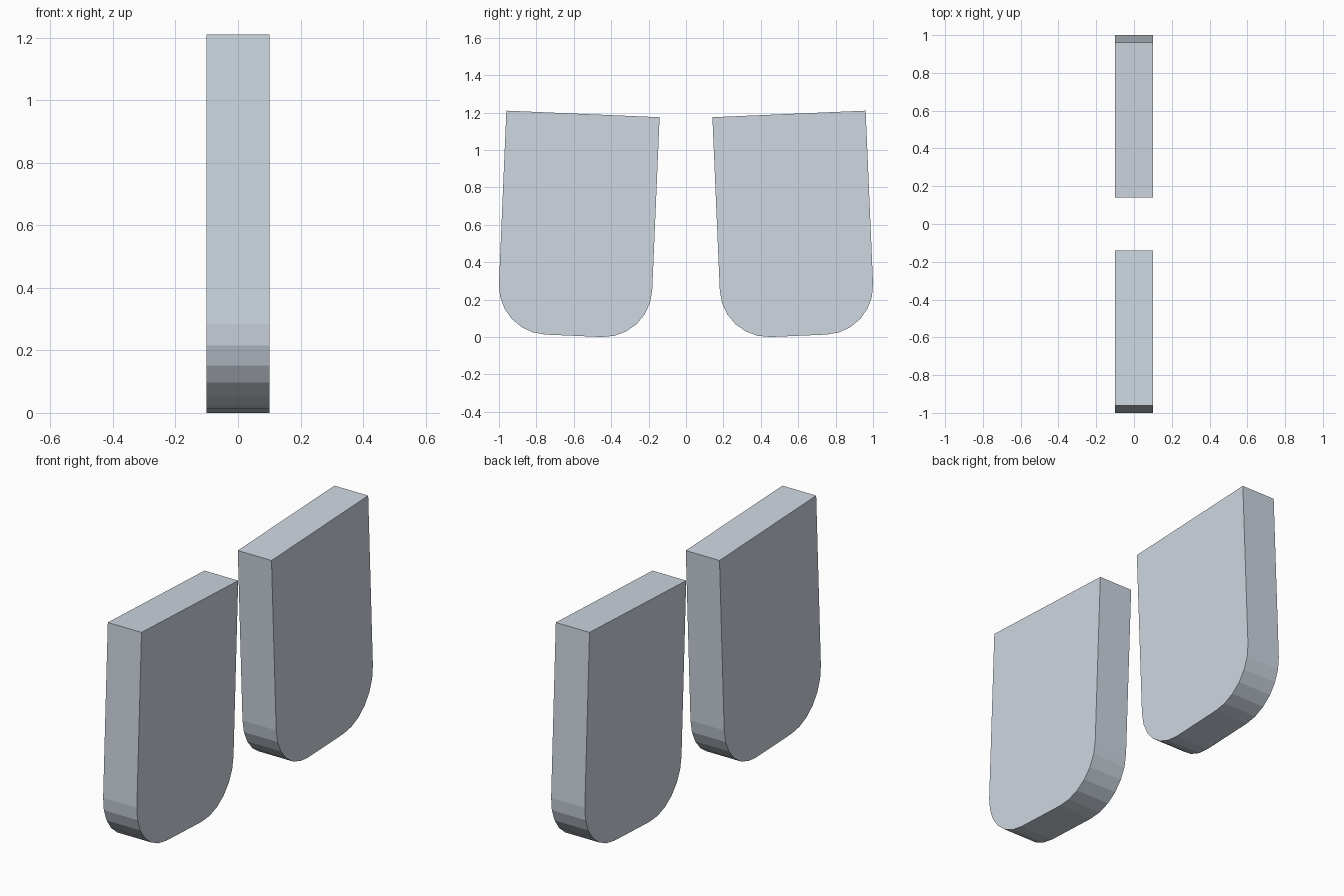
import bpy, bmesh, math
from mathutils import Vector

if "Cube" in bpy.data.objects:
    bpy.data.objects.remove(bpy.data.objects["Cube"])

TILT = math.radians(2.45)
WIDTH, HEIGHT, RADIUS, HALF_T = 0.82, 1.187, 0.26, 0.10
STEPS = 6                                   # facets per rounded corner

grey = bpy.data.materials.new("pale_blue_grey")
grey.diffuse_color = (0.62, 0.68, 0.75, 1)
grey.use_nodes = True
grey.node_tree.nodes["Principled BSDF"].inputs["Base Color"].default_value = grey.diffuse_color


def panel_profile():
    """Square top, rounded bottom corners, leaning inwards (y, z)."""
    pts = [(0, HEIGHT)]
    for cx, start in ((RADIUS, 180), (WIDTH - RADIUS, 270)):
        for i in range(STEPS + 1):
            a = math.radians(start + 90 * i / STEPS)
            pts.append((cx + RADIUS * math.cos(a), RADIUS + RADIUS * math.sin(a)))
    pts.append((WIDTH, HEIGHT))
    c, s = math.cos(TILT), math.sin(TILT)
    pts = [(x * c - z * s, x * s + z * c) for x, z in pts]
    # outer edge at y = 1, lowest point on the ground
    dy = 1.0 - max(p[0] for p in pts)
    dz = -min(p[1] for p in pts)
    return [(y + dy, z + dz) for y, z in pts]


def make_panel(name, side):
    bm = bmesh.new()
    face = bm.faces.new([bm.verts.new((-HALF_T, side * y, z)) for y, z in panel_profile()])
    ext = bmesh.ops.extrude_face_region(bm, geom=[face], use_keep_orig=True)
    verts = [g for g in ext["geom"] if isinstance(g, bmesh.types.BMVert)]
    bmesh.ops.translate(bm, verts=verts, vec=Vector((2 * HALF_T, 0, 0)))
    bmesh.ops.recalc_face_normals(bm, faces=bm.faces)
    mesh = bpy.data.meshes.new(name)
    bm.to_mesh(mesh)
    bm.free()
    mesh.materials.append(grey)
    bpy.context.collection.objects.link(bpy.data.objects.new(name, mesh))


# Two mirrored panels
make_panel("rear_panel", 1)
make_panel("front_panel", -1)
